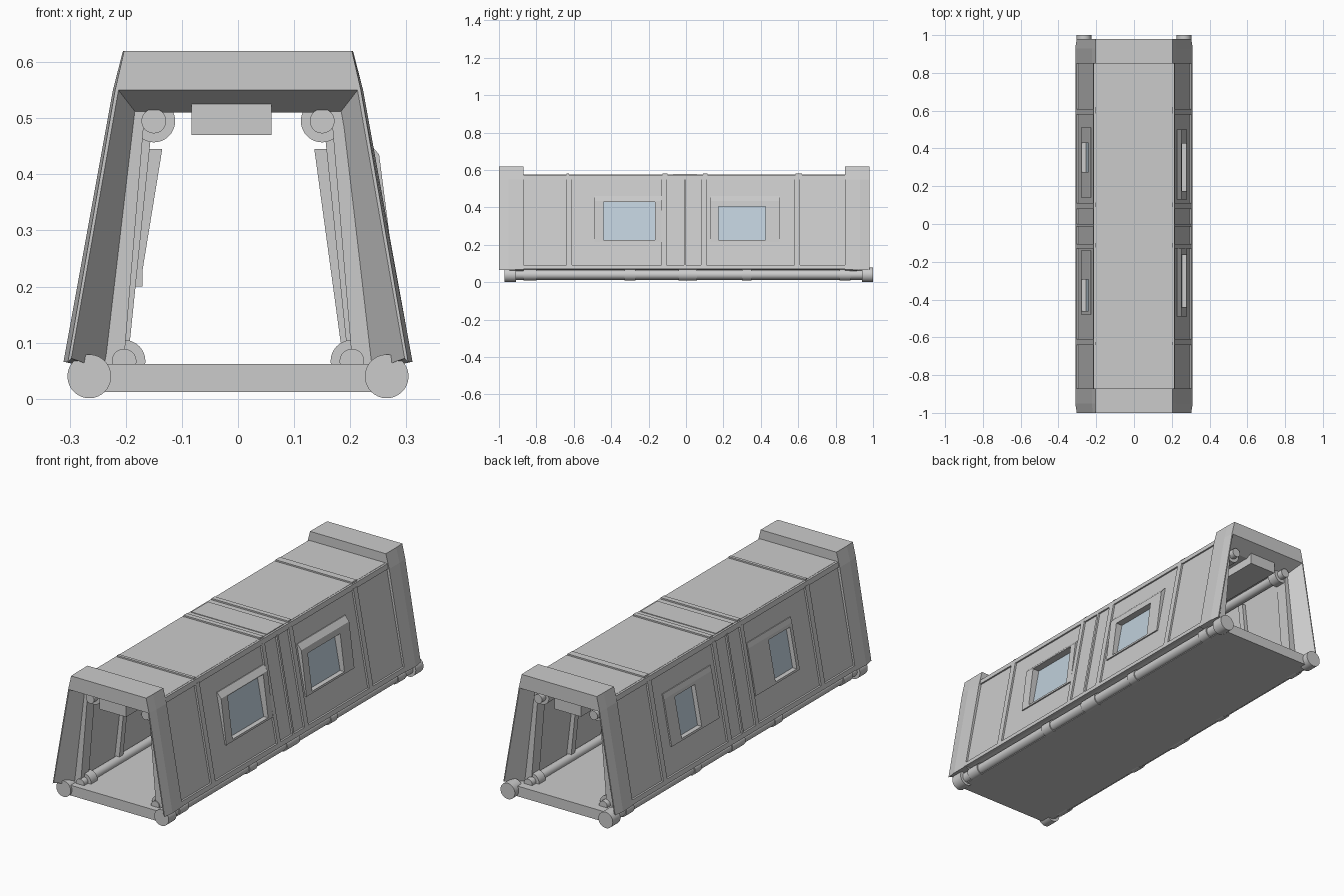
import bpy, bmesh, math
from mathutils import Matrix

if "Cube" in bpy.data.objects:
    bpy.data.objects.remove(bpy.data.objects["Cube"])


def finish(name, bm, mat=None):
    bmesh.ops.recalc_face_normals(bm, faces=bm.faces)
    me = bpy.data.meshes.new(name)
    bm.to_mesh(me)
    bm.free()
    ob = bpy.data.objects.new(name, me)
    bpy.context.collection.objects.link(ob)
    if mat:
        me.materials.append(mat)
    return ob


def prism(name, profile, y0, y1, mat=None):
    """Extrude an xz profile along y."""
    bm = bmesh.new()
    f = bm.faces.new([bm.verts.new((x, y0, z)) for x, z in profile])
    r = bmesh.ops.extrude_face_region(bm, geom=[f])
    vs = [v for v in r["geom"] if isinstance(v, bmesh.types.BMVert)]
    bmesh.ops.translate(bm, verts=vs, vec=(0, y1 - y0, 0))
    return finish(name, bm, mat)


def wall_x(z):
    return 0.22 + (0.55 - z) * 0.1875


def slab(name, s, y0, y1, z0, z1, inner, outer, mat=None):
    """Plate lying along the sloped side wall, inner/outer = offsets from it."""
    p = [(wall_x(z0) + inner, z0), (wall_x(z0) + outer, z0),
         (wall_x(z1) + outer, z1), (wall_x(z1) + inner, z1)]
    return prism(name, [(s * x, z) for x, z in p], y0, y1, mat)


def mirrored(half):
    return half + [(-x, z) for x, z in reversed(half)]


def box(name, x0, x1, y0, y1, z0, z1):
    return prism(name, [(x0, z0), (x1, z0), (x1, z1), (x0, z1)], y0, y1)


def pipe(name, x, z, r, runs):
    """Pipe along y made of (y0, y1, radius) cylinders."""
    bm = bmesh.new()
    for y0, y1, rad in runs:
        bmesh.ops.create_cone(bm, cap_ends=True, segments=32, radius1=rad, radius2=rad,
                              depth=y1 - y0, matrix=Matrix.Translation((x, (y0 + y1) / 2, z))
                              @ Matrix.Rotation(math.pi / 2, 4, 'X'))
    ob = finish(name, bm)
    bpy.context.view_layer.objects.active = ob
    ob.select_set(True)
    bpy.ops.object.shade_smooth_by_angle()
    ob.select_set(False)


def cut(ob, cutter):
    m = ob.modifiers.new("opening", 'BOOLEAN')
    m.operation = 'DIFFERENCE'
    m.solver = 'EXACT'
    m.object = cutter
    cutter.hide_render = True
    cutter.hide_set(True)


glass = bpy.data.materials.new("window_glass")
glass.diffuse_color = (0.52, 0.62, 0.70, 1)
glass.use_nodes = True
glass.node_tree.nodes["Principled BSDF"].inputs["Base Color"].default_value = glass.diffuse_color

# Arched corridor shell
outer = [(wall_x(0.075) - 0.01, 0.075), (wall_x(0.55) - 0.01, 0.55), (0.203, 0.575)]
inner = [(0.168, 0.51), (0.222, 0.055)]
left_inner = [(-x, z) for x, z in reversed(inner)]
shell = prism("corridor_shell",
              outer + [(-x, z) for x, z in reversed(outer)] + left_inner + inner,
              -0.89, 0.87)

# Windows: (side, window y range, window top, surround y range)
windows = [(1, -0.44, -0.165, 0.43, -0.49, -0.13), (1, 0.175, 0.425, 0.405, 0.13, 0.50),
           (-1, -0.46, -0.295, 0.42, -0.48, -0.14), (-1, 0.275, 0.43, 0.42, 0.14, 0.51)]
for s, y0, y1, top, f0, f1 in windows:
    hole = slab("window_cutter", s, y0, y1, 0.225, top, -0.15, 0.05)
    hood = 0.01 if s > 0 else -0.004
    p = [(wall_x(0.215) - 0.015, 0.215), (wall_x(0.215) - 0.003, 0.215),
         (wall_x(0.435) + hood, 0.435), (wall_x(0.46) - 0.006, 0.46), (wall_x(0.46) - 0.015, 0.46)]
    frame = prism("window_surround", [(s * x, z) for x, z in p], f0, f1)
    cut(shell, hole)
    cut(frame, hole)
    slab("window_pane", s, y0 - 0.004, y1 + 0.004, 0.22, top + 0.004, -0.034, -0.026, glass)

# Side wall ribs and rails
ribs = [(-0.64, -0.61), (-0.13, -0.105), (-0.012, 0.0), (0.08, 0.11), (0.58, 0.61)]
for s in (1, -1):
    for a, b in ribs:
        slab("wall_rib", s, a, b, 0.075, 0.555, -0.02, -0.001)
    slab("wall_bottom_rail", s, -0.88, 0.86, 0.07, 0.092, -0.02, -0.001)
    slab("wall_top_rail", s, -0.88, 0.86, 0.55, 0.574, -0.02, -0.002)

# Roof ribs
for a, b in [(-0.64, -0.625), (-0.125, -0.1), (0.09, 0.115), (0.585, 0.62)]:
    box("roof_rib", -0.207, 0.207, a, b, 0.565, 0.582)
box("roof_centre_plate", -0.204, 0.204, -0.07, 0.06, 0.56, 0.578)

# Flared portal at each end: successive half outlines lofted along y
for name, end, d in (("front_portal", -1.0, 1), ("back_portal", 0.98, -1)):
    loops = [(0.13, [(0.309, 0.068), (0.223, 0.55), (0.205, 0.62)]),
             (0.05, [(0.311, 0.066), (0.223, 0.55), (0.205, 0.62)]),
             (0.0, [(0.303, 0.066), (0.219, 0.55), (0.203, 0.62)]),
             (0.0, [(0.297, 0.072), (0.213, 0.55), (0.200, 0.55)]),
             (0.08, [(0.236, 0.05), (0.182, 0.51), (0.168, 0.51)]),
             (0.13, [(0.236, 0.05), (0.182, 0.51), (0.168, 0.51)])]
    bm = bmesh.new()
    rings = [[bm.verts.new((x, end + d * off, z)) for x, z in mirrored(h)] for off, h in loops]
    n = len(rings)
    for i in range(n):
        a, b = rings[i], rings[(i + 1) % n]
        for k in range(len(a) - 1):
            bm.faces.new((a[k], a[k + 1], b[k + 1], b[k]))
    for k in (0, -1):
        bm.faces.new([r[k] for r in rings])
    finish(name, bm)
    # Inner legs of the portal
    for s in (1, -1):
        leg = [(0.186, 0.512), (0.166, 0.512), (0.205, 0.047), (0.24, 0.047)]
        ya = end + d * 0.075
        prism("portal_leg", [(s * x, z) for x, z in leg], min(ya, ya + d * 0.06), max(ya, ya + d * 0.06))

# Floor and ceiling duct
box("floor", -0.265, 0.265, -0.96, 0.97, 0.012, 0.062)
box("ceiling_duct", -0.083, 0.06, -0.95, 0.93, 0.47, 0.54)

# Long pipes with couplings
couplings = [(-0.87, -0.80), (-0.33, -0.27), (-0.04, 0.06), (0.30, 0.35), (0.82, 0.88)]
for s in (1, -1):
    side = "right" if s > 0 else "left"
    pipe(side + "_base_pipe", s * 0.265, 0.04, 0.025,
         [(-0.95, 0.98, 0.025), (-0.97, -0.91, 0.039), (0.94, 1.0, 0.039)]
         + [(a, b, 0.03) for a, b in couplings])
    for part, x, z in (("inner_floor_pipe", 0.203, 0.067), ("inner_ceiling_pipe", 0.15, 0.495)):
        pipe(side + "_" + part, s * x, z, 0.022,
             [(-0.93, 0.93, 0.022), (-0.90, -0.85, 0.038), (0.85, 0.90, 0.038)]
             + [(a, b, 0.03) for a, b in couplings[1:4]])
    # Interior wall posts and padded panels
    for a, b in ribs:
        post = [(0.155, 0.47), (0.18, 0.47), (0.225, 0.08), (0.195, 0.08)]
        prism("inner_post", [(s * x, z) for x, z in post], a, b)

prism("inner_left_panel", [(-0.19, 0.445), (-0.135, 0.445), (-0.17, 0.23), (-0.17, 0.2), (-0.21, 0.2)], -0.10, 0.07)
prism("inner_right_panel", [(0.19, 0.445), (0.136, 0.445), (0.183, 0.1), (0.225, 0.1)], -0.10, 0.07)
